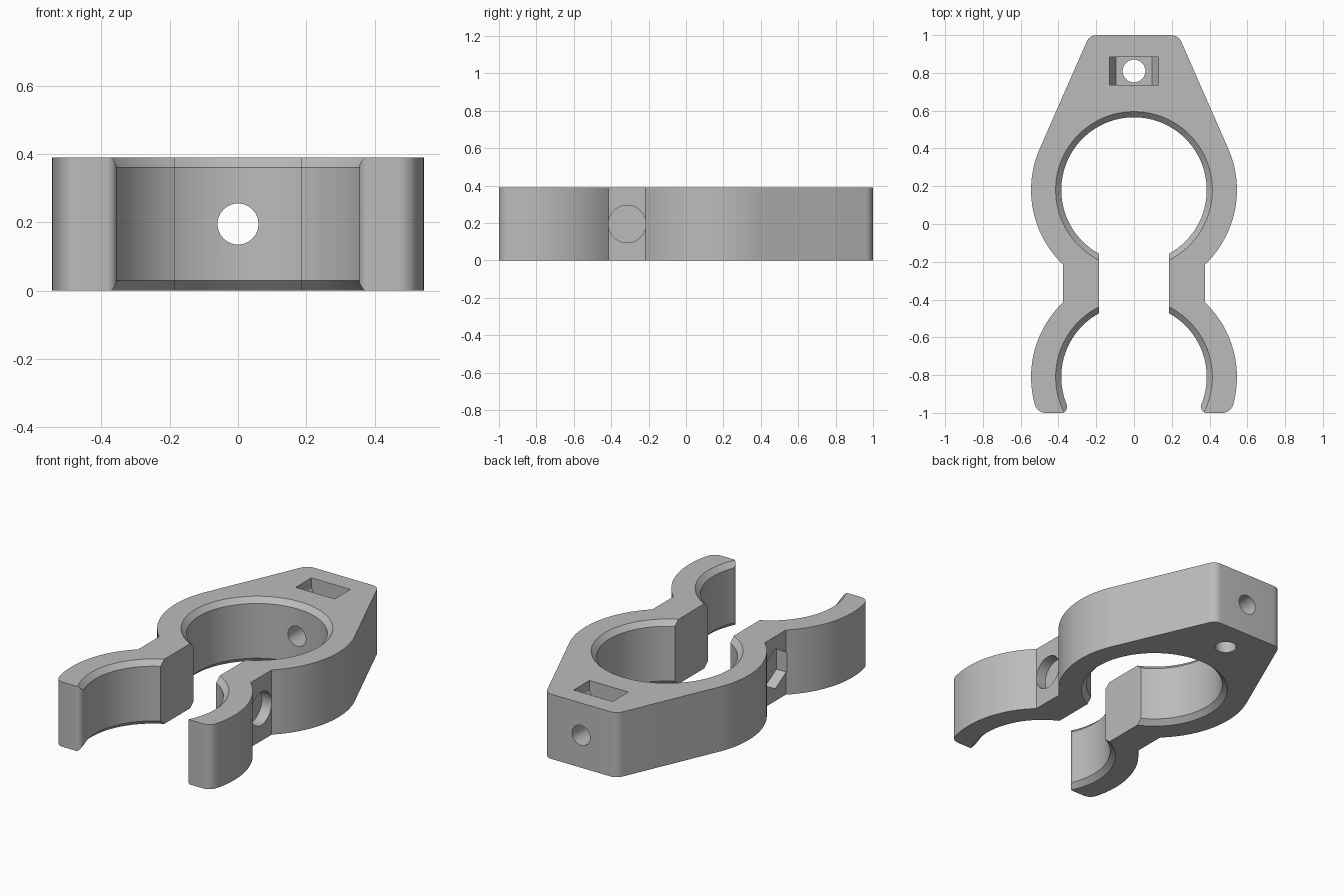
import bpy, bmesh
from math import sin, cos, pi, radians
from mathutils import Matrix, Vector

cube = bpy.data.objects.get("Cube")
if cube:
    bpy.data.objects.remove(cube, do_unlink=True)

H = 0.39             # plate height
MID = H / 2
R_OUT, R_IN, CH = 0.545, 0.385, 0.03
RING_Y, CLIP_Y, NECK_Y = 0.18, -0.81, -0.315

grey = bpy.data.materials.new("grey plastic")
grey.use_nodes = True
colour = (0.5, 0.5, 0.5, 1)
grey.diffuse_color = colour
grey.node_tree.nodes["Principled BSDF"].inputs["Base Color"].default_value = colour


def arc(cx, cy, r, a0, a1, n):
    angles = [radians(a0 + (a1 - a0) * i / n) for i in range(n + 1)]
    return [(cx + r * cos(a), cy + r * sin(a)) for a in angles]


def prism(name, outline, depth, place=Matrix()):
    """Extrude a 2D outline along local z, then place it."""
    bm = bmesh.new()
    face = bm.faces.new([bm.verts.new((x, y, 0)) for x, y in outline])
    top = bmesh.ops.extrude_face_region(bm, geom=[face])["geom"]
    bmesh.ops.translate(bm, vec=(0, 0, depth),
                        verts=[v for v in top if isinstance(v, bmesh.types.BMVert)])
    bm.transform(place)
    return finish(name, bm)


def finish(name, bm):
    bmesh.ops.recalc_face_normals(bm, faces=bm.faces)
    mesh = bpy.data.meshes.new(name)
    bm.to_mesh(mesh)
    bm.free()
    mesh.materials.append(grey)
    obj = bpy.data.objects.new(name, mesh)
    bpy.context.collection.objects.link(obj)
    return obj


def rod(name, r, start, end, sides=48, turn=0):
    """Straight cutter with a regular cross-section between two points."""
    start, end = Vector(start), Vector(end)
    axis = end - start
    spin = Vector((0, 0, 1)).rotation_difference(axis).to_matrix().to_4x4()
    ring = arc(0, 0, r, turn, turn + 360, sides)[:-1]
    return prism(name, ring, axis.length, Matrix.Translation(start) @ spin)


def bore(name, y):
    """Round bore that flares into a chamfer at both ends."""
    bm = bmesh.new()
    m = 0.02
    rows = [(R_IN + CH + m, -m), (R_IN, CH), (R_IN, H - CH), (R_IN + CH + m, H + m)]
    rings = [[bm.verts.new((px, py, z)) for px, py in arc(0, y, r, 0, 360, 96)[:-1]]
             for r, z in rows]
    for low, high in zip(rings, rings[1:]):
        for i in range(len(low)):
            j = (i + 1) % len(low)
            bm.faces.new((low[i], low[j], high[j], high[i]))
    bm.faces.new(rings[0])
    bm.faces.new(rings[-1])
    return finish(name, bm)


# Clamp body: half outline mirrored across x
half = (arc(0.196, 0.94, 0.06, 90, 23.7, 8)
        + arc(0, RING_Y, R_OUT, 23.7, -46.5, 24)
        + arc(0, CLIP_Y, R_OUT, 46.5, -15.6, 24)
        + arc(0.467, -0.94, 0.06, -15.6, -90, 8)
        + arc(0.385, -0.97, 0.03, -90, -180, 8)
        + [(0.355, -0.95), (0.3, -0.85), (0.185, -0.7), (0.185, 0)])
body = prism("clamp_body", half + [(-x, y) for x, y in reversed(half)], H)

# Nut pocket in the mounting block, seen along y
pocket = [(0.13, H + 0.05), (0.13, 0.33), (0.095, 0.27)]
pocket += [(-x, z) for x, z in reversed(pocket)]
along_y = Matrix.Translation((0, 0.885, 0)) @ Matrix.Rotation(pi / 2, 4, "X")

cutters = [
    bore("ring_bore", RING_Y),
    bore("clip_bore", CLIP_Y),
    prism("nut_pocket", pocket, 0.15, along_y),
    rod("mount_hole", 0.06, (0, 0.4, MID), (0, 1.2, MID)),
    rod("drop_hole", 0.06, (0, 0.81, -0.1), (0, 0.81, 0.3)),
    rod("neck_hole", 0.06, (-0.6, NECK_Y, MID), (0.6, NECK_Y, MID)),
    rod("screw_head_recess", 0.1, (0.31, NECK_Y, MID), (0.6, NECK_Y, MID)),
    rod("hex_nut_recess", 0.12, (-0.31, NECK_Y, MID), (-0.6, NECK_Y, MID), 6),
]

# Cut every opening, then drop the cutters
bpy.ops.object.select_all(action="DESELECT")
bpy.context.view_layer.objects.active = body
body.select_set(True)
for cutter in cutters:
    cutter.hide_render = True
    mod = body.modifiers.new(cutter.name, "BOOLEAN")
    mod.operation = "DIFFERENCE"
    mod.solver = "EXACT"
    mod.object = cutter
    bpy.ops.object.modifier_apply(modifier=mod.name)
    bpy.data.objects.remove(cutter, do_unlink=True)

bpy.ops.object.shade_smooth_by_angle(angle=radians(25))
